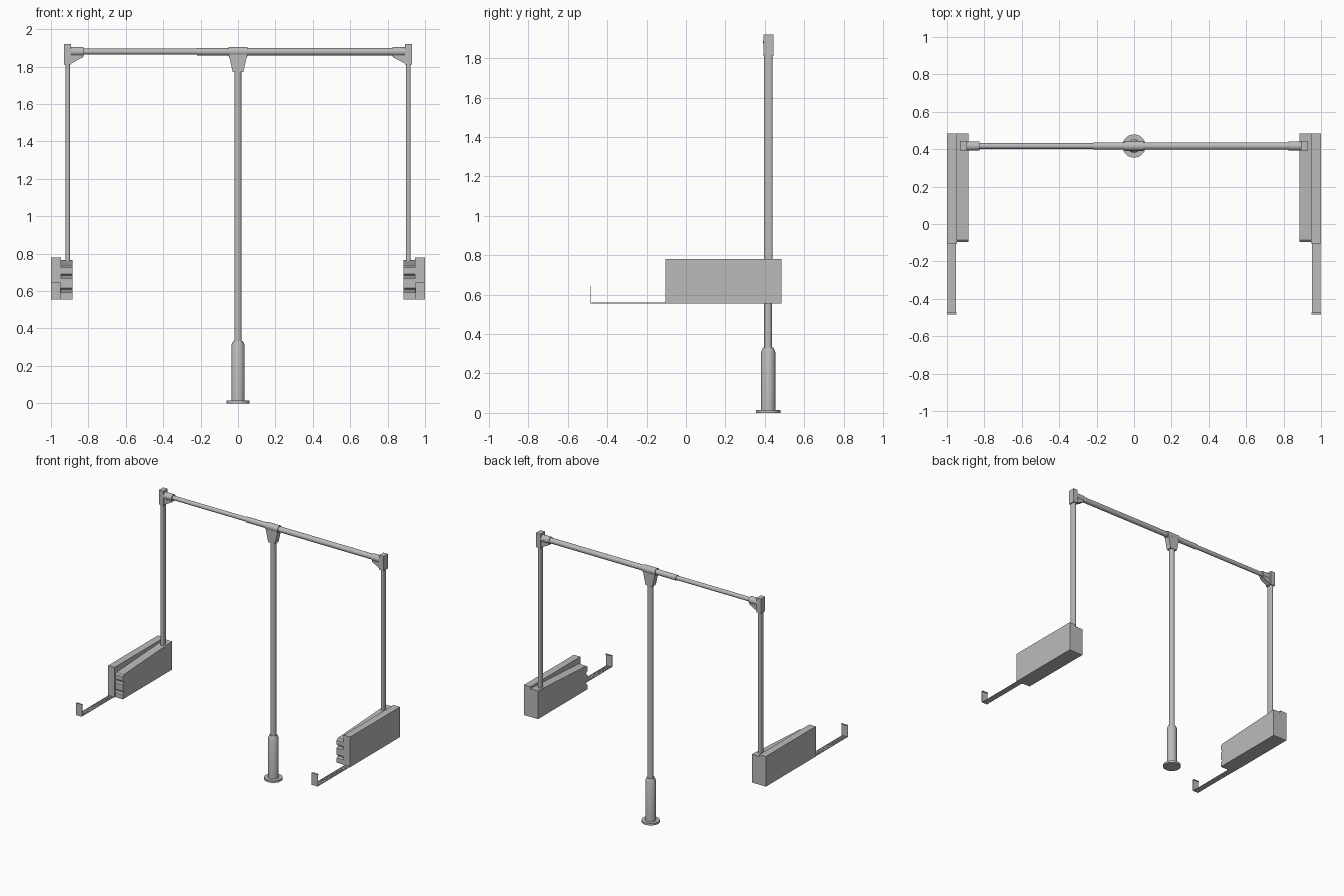
import bpy, bmesh, math
from mathutils import Matrix, Vector

cube = bpy.data.objects.get("Cube")
if cube:
    bpy.data.objects.remove(cube, do_unlink=True)

grey = bpy.data.materials.new("satin_grey")
grey.use_nodes = True
colour = (0.5, 0.5, 0.5, 1)
grey.diffuse_color = colour
grey.node_tree.nodes["Principled BSDF"].inputs["Base Color"].default_value = colour

Y = 0.417          # depth of the pole, rail and arms
RAIL_Z = 1.88      # height of the rail


def finish(name, bm, smooth=False):
    bmesh.ops.recalc_face_normals(bm, faces=bm.faces)
    mesh = bpy.data.meshes.new(name)
    bm.to_mesh(mesh)
    bm.free()
    mesh.materials.append(grey)
    obj = bpy.data.objects.new(name, mesh)
    bpy.context.collection.objects.link(obj)
    if smooth:
        bpy.ops.object.select_all(action='DESELECT')
        obj.select_set(True)
        bpy.context.view_layer.objects.active = obj
        bpy.ops.object.shade_smooth_by_angle(angle=math.radians(35))
    return obj


def box(name, x, y, z, bevel=0.0):
    bm = bmesh.new()
    bmesh.ops.create_cube(bm, size=1)
    for v in bm.verts:
        for i, (lo, hi) in enumerate((sorted(x), sorted(y), sorted(z))):
            v.co[i] = (lo + hi) / 2 + v.co[i] * (hi - lo)
    if bevel:
        upright = [e for e in bm.edges if abs(e.verts[0].co.z - e.verts[1].co.z) > 0.01]
        bmesh.ops.bevel(bm, geom=upright, offset=bevel, segments=4, profile=0.5, affect='EDGES')
    return finish(name, bm, bevel > 0)


def turned(name, profile, along_x=False):
    """Solid of revolution from (radius, position) pairs, about the pole or the rail."""
    bm = bmesh.new()
    count = 32
    rings = []
    for r, h in profile:
        ring = []
        for i in range(count):
            a = math.tau * i / count
            u, v = r * math.cos(a), r * math.sin(a)
            ring.append(bm.verts.new((h, Y + u, RAIL_Z + v) if along_x else (u, Y + v, h)))
        rings.append(ring)
    for a, b in zip(rings, rings[1:]):
        for i in range(count):
            j = (i + 1) % count
            bm.faces.new((a[i], a[j], b[j], b[i]))
    bm.faces.new(rings[0])
    bm.faces.new(rings[-1])
    return finish(name, bm, True)


def prism(name, points, direction):
    """Extrude a flat outline."""
    bm = bmesh.new()
    face = bm.faces.new([bm.verts.new(p) for p in points])
    out = bmesh.ops.extrude_face_region(bm, geom=[face])
    moved = [g for g in out["geom"] if isinstance(g, bmesh.types.BMVert)]
    bmesh.ops.translate(bm, verts=moved, vec=Vector(direction))
    return finish(name, bm)


# Pull handle: foot flange, grip and long pole
turned("handle_foot", [(0.062, 0), (0.062, 0.015)])
turned("handle_grip", [(0.036, 0.015), (0.036, 0.31), (0.026, 0.332)])
turned("handle_pole", [(0.02, 0.3), (0.02, RAIL_Z)])

# Telescopic rail and central tee
turned("rail_outer_tube", [(0.02, -0.22), (0.02, 0.9)], True)
turned("rail_inner_tube", [(0.0155, -0.9), (0.0155, -0.2)], True)
turned("tee_sleeve", [(0.026, -0.052), (0.026, 0.052)], True)
prism("tee_gusset", [(-0.052, Y - 0.021, 1.875), (0.052, Y - 0.021, 1.875),
                     (0.028, Y - 0.021, 1.77), (-0.028, Y - 0.021, 1.77)], (0, 0.042, 0))

for s, side in ((1, "left"), (-1, "right")):
    # Corner connector between arm and rail
    box(side + "_corner_block", (s * 0.892, s * 0.929), (Y - 0.025, Y + 0.026), (1.812, 1.92))
    turned(side + "_corner_sleeve", [(0.025, s * 0.825), (0.025, s * 0.9)], True)
    prism(side + "_corner_gusset", [(s * 0.895, Y - 0.018, 1.815), (s * 0.83, Y - 0.018, 1.85),
                                    (s * 0.83, Y - 0.018, 1.87), (s * 0.895, Y - 0.018, 1.87)],
          (0, 0.036, 0))

    # Swinging arm
    box(side + "_arm", (s * 0.899, s * 0.922), (Y - 0.021, Y + 0.021), (0.6, 1.83), 0.008)

    # Wall cover and sloping inner housing with a grooved front
    box(side + "_cover", (s * 0.946, s), (-0.104, 0.485), (0.555, 0.78))
    outline = [(0.485, 0.555), (0.485, 0.766), (-0.085, 0.735), (-0.097, 0.725)]
    for groove in (0.678, 0.603):
        outline += [(-0.097, groove + 0.012), (-0.085, groove + 0.004),
                    (-0.085, groove - 0.004), (-0.097, groove - 0.012)]
    outline += [(-0.097, 0.555)]
    prism(side + "_housing", [(s * 0.884, y, z) for y, z in outline], (s * 0.062, 0, 0))

    # Thin mounting track with ribs, and its upturned front tab
    x_in, x_out = s * 0.952, s * 0.998
    box(side + "_track", (x_in, x_out), (-0.484, -0.1), (0.555, 0.557))
    for k in (0.962, 0.975, 0.988):
        box(side + "_track_rib", (s * (k - 0.002), s * (k + 0.002)), (-0.48, -0.1), (0.556, 0.559))
    box(side + "_track_tab", (s * 0.949, s), (-0.485, -0.482), (0.555, 0.645))
    box(side + "_tab_lip", (s * 0.949, s), (-0.485, -0.473), (0.643, 0.645))
